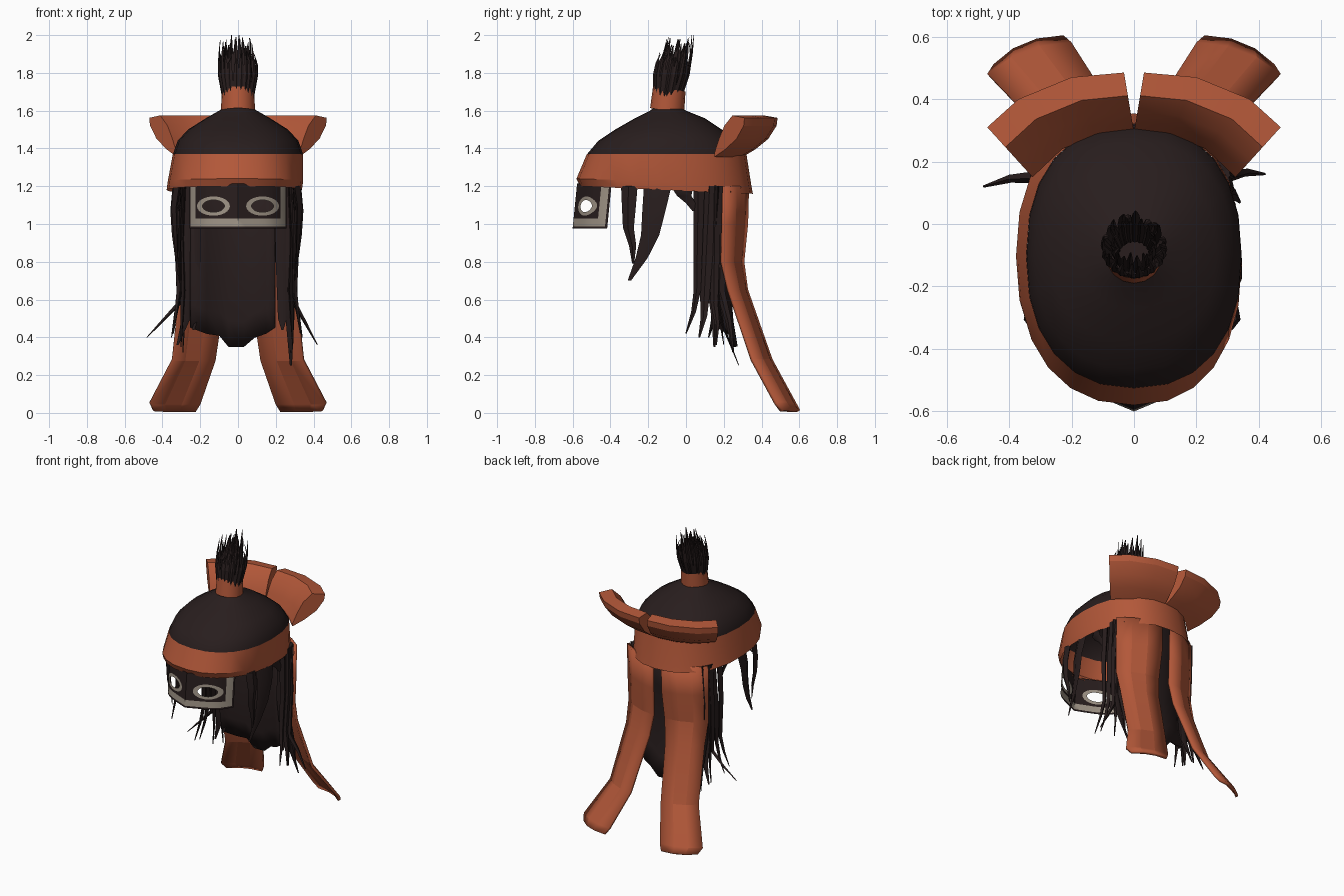
import bpy, bmesh, math, random
from mathutils import Vector

random.seed(4)
cube = bpy.data.objects.get("Cube")
if cube:
    bpy.data.objects.remove(cube)


def material(name, rgb):
    m = bpy.data.materials.new(name)
    m.use_nodes = True
    m.diffuse_color = (*rgb, 1)
    bsdf = next(n for n in m.node_tree.nodes if n.type == 'BSDF_PRINCIPLED')
    bsdf.inputs["Base Color"].default_value = (*rgb, 1)
    bsdf.inputs["Roughness"].default_value = 0.8
    return m


CLOTH = material("rust_cloth", (0.45, 0.097, 0.041))
HAIR = material("dark_hair", (0.021, 0.0125, 0.0125))
PAINT = material("grey_paint", (0.34, 0.29, 0.235))


def finish(name, bm, mats, angle=None, solid=0, mirror=False):
    bmesh.ops.remove_doubles(bm, verts=bm.verts, dist=0.0005)
    bmesh.ops.recalc_face_normals(bm, faces=bm.faces)
    mesh = bpy.data.meshes.new(name)
    bm.to_mesh(mesh)
    bm.free()
    ob = bpy.data.objects.new(name, mesh)
    bpy.context.collection.objects.link(ob)
    for m in mats:
        mesh.materials.append(m)
    if solid:
        mod = ob.modifiers.new("Thickness", 'SOLIDIFY')
        mod.thickness, mod.offset = solid, 0
    if mirror:
        ob.modifiers.new("Mirror", 'MIRROR').use_axis[0] = True
    if angle:
        bpy.ops.object.select_all(action='DESELECT')
        ob.select_set(True)
        bpy.context.view_layer.objects.active = ob
        bpy.ops.object.shade_smooth_by_angle(angle=math.radians(angle))
    return ob


def loft(bm, rows, closed=False):
    """Join rows of points with quads."""
    rows = [[bm.verts.new(p) for p in r] for r in rows]
    faces = []
    for a, b in zip(rows, rows[1:]):
        n = len(a)
        for i in range(n if closed else n - 1):
            j = (i + 1) % n
            faces.append(bm.faces.new((a[i], a[j], b[j], b[i])))
    return rows, faces


def head_ring(z_front, z_back, front, back, right, left, n=24):
    """Egg-like outline of the head, seen from above."""
    mid, ry, pts = (front + back) / 2, (back - front) / 2, []
    for i in range(n):
        a = math.tau * i / n
        c, s = (math.copysign(abs(f(a)) ** 0.87, f(a)) for f in (math.cos, math.sin))
        z = z_front + (z_back - z_front) * (s + 1) / 2
        pts.append((c * (right if c > 0 else left), mid + s * ry, z))
    return pts


# Hair cap
bm = bmesh.new()
cap = [(1.352, -.527, .32, .345), (1.372, -.522, .317, .343), (1.44, -.465, .265, .32),
       (1.50, -.375, .19, .265), (1.56, -.27, .10, .17), (1.60, -.19, .0, .10),
       (1.625, -.16, -.04, .06)]
rows, _ = loft(bm, [head_ring(z, z, f, b, r, r) for z, f, b, r in cap], True)
bm.faces.new(rows[-1])
finish("hair_cap", bm, [HAIR], 30)

# Headband, an open strip that flares downward
bm = bmesh.new()
loft(bm, [head_ring(1.37, 1.37, -.525, .32, .345, .345),
          head_ring(1.24, 1.21, -.58, .345, .345, .372),
          head_ring(1.20, 1.16, -.56, .354, .338, .378)], True)
finish("headband", bm, [CLOTH], 20)

# Topknot tie
bm = bmesh.new()
tie = []
for z, r in ((1.60, .090), (1.715, .086)):
    tie.append([(r * math.cos(math.tau * i / 16),
                 -.1 + (z - 1.6) * .1 + r * math.sin(math.tau * i / 16),
                 z - .15 * r * math.sin(math.tau * i / 16)) for i in range(16)])
loft(bm, tie, True)
finish("topknot_tie", bm, [CLOTH], 40)


def strand(bm, path, width, depth, side):
    """Tapered four-sided lock along a path, its broad way along side."""
    path = [Vector(p) for p in path]
    side = Vector(side).normalized()
    out = side.cross(path[-1] - path[0]).normalized()
    rows = []
    for i, p in enumerate(path):
        k = max(0.03, 1 - i / (len(path) - 1)) ** 0.6
        rows.append([p + side * width * k, p + out * depth * k,
                     p - side * width * k, p - out * depth * k])
    rows, _ = loft(bm, rows, True)
    bm.faces.new(rows[0])
    bm.faces.new(rows[-1])


# Topknot tuft: a barrel-shaped ring of upright blades leaning back
bm = bmesh.new()
for i in range(44):
    outer = i < 22
    a = math.tau * i / 22 + random.uniform(-.1, .1)
    c, s = math.cos(a), math.sin(a)
    r = .074 if outer else .055
    top = 2.0 if i in (5, 7) else random.uniform(1.87, 1.98) if outer else random.uniform(1.94, 1.99)
    belly = r + (.026 if outer else .012)
    tip = r + random.uniform(-.005, .025)
    path = [(r, 1.66), (belly, 1.79), (belly, (1.79 + top) / 2 + .01), (tip, top)]
    strand(bm, [(q * c, -.1 + (z - 1.66) * .17 + q * .9 * s, z) for q, z in path],
           .020, .009, (-s, c, 0))
finish("topknot_tuft", bm, [HAIR])

# Knot flaps: thick flared collar halves behind the head
bm = bmesh.new()
base = [(.001, .30), (.12, .285), (.23, .24), (.325, .15)]
rim = [(.032, .485), (.20, .47), (.37, .40), (.47, .31)]
flare = [(0, 1.375), (.15, 1.45), (.33, 1.52), (.6, 1.575), (1, 1.562),
         (.97, 1.52), (.73, 1.45), (.36, 1.395), (0, 1.355)]
rows, _ = loft(bm, [[(b[0] + (e[0] - b[0]) * t, b[1] + (e[1] - b[1]) * t, z) for t, z in flare]
                    for b, e in zip(base, rim)], True)
bm.faces.new(rows[0])
bm.faces.new(rows[-1])
finish("knot_flaps", bm, [CLOTH], 20, mirror=True)

# Ribbon tails: inner and outer edge at each level
bm = bmesh.new()
tails = [((.035, .325, 1.20), (.315, .20, 1.20)), ((.035, .32, 1.0), (.315, .195, 1.0)),
         ((.045, .30, .80), (.31, .19, .80)), ((.065, .32, .65), (.305, .225, .65)),
         ((.12, .45, .28), (.345, .35, .28)), ((.20, .575, .05), (.465, .475, .05)),
         ((.225, .597, .010), (.445, .505, .010))]
rows = []
for inner, outer in tails:
    a, b = Vector(inner), Vector(outer)
    bulge = Vector((.012, .02, 0))
    rows.append([a, a.lerp(b, .33) + bulge, a.lerp(b, .67) + bulge, b])
loft(bm, rows)
finish("ribbon_tails", bm, [CLOTH], 12, solid=.018, mirror=True)

# Back hair sheet with a rounded lower edge
bm = bmesh.new()
hem = [(-.25, .45), (-.17, .42), (-.10, .41), (-.05, .35), (.03, .35), (.09, .40), (.15, .42), (.195, .45)]
loft(bm, [[(x, .285 - .05 * (1 - t) * t * 4 - 1.4 * x * x - .02 * t, 1.25 + (z - 1.25) * t)
           for x, z in hem] for t in (0, .3, .6, .85, 1)])
finish("back_hair", bm, [HAIR], 40, solid=.02)

# Loose locks: root, middle, tip and half width on the +x side
locks = [
    ((.31, -.30, 1.2), (.32, -.305, .98), (.31, -.28, .79), .045),
    ((.315, -.15, 1.2), (.325, -.19, .94), (.30, -.30, .70), .075),
    ((.30, -.02, 1.2), (.30, -.01, 1.15), (.30, .04, 1.07), .06),
    ((.30, .07, 1.2), (.30, .06, .65), (.33, .0, .42), .03),
    ((.29, .13, 1.2), (.30, .10, .62), (.34, .07, .40), .04),
    ((.28, .17, 1.2), (.28, .14, .65), (.29, .15, .35), .045),
    ((.27, .20, 1.2), (.27, .18, .65), (.28, .25, .32), .04),
]
flicks = {1: (.42, .16, .36), -1: (.47, .12, .40)}
front_tips = {1: (.28, .28, .25), -1: (-.32, .2, .36)}
for name, sx in (("left_locks", 1), ("right_locks", -1)):
    bm = bmesh.new()
    flick = ((.29, .16, 1.2), (.30, .15, .58), flicks[sx], .03)
    for root, mid, tip, w in locks + [flick]:
        pts = [Vector(p) for p in (root, mid, tip)]
        pts.insert(1, pts[0].lerp(pts[1], .5) + Vector((.01, 0, 0)))
        pts.insert(3, pts[2].lerp(pts[3], .5) + Vector((0, .01, 0)))
        for p in pts:
            p.x = sx * p.x - (0 if sx > 0 else .012)
        strand(bm, pts, w, .02, (.25 * sx, 1, 0))
    # Locks turned toward the front
    for x, tip in ((.235, (sx * .235, .17, .44)), (.275, front_tips[sx])):
        strand(bm, [(sx * x, .17, 1.2), (sx * x, .15, .8), (sx * x, .18, .5), tip],
               .045, .015, (1, 0, 0))
    finish(name, bm, [HAIR], 40)

# Face mask: rings grow from the eye hole to the squared outer edge
bm = bmesh.new()
N = 32


def oval(rx, rz):
    return [(.13 + rx * math.cos(math.tau * i / N), 1.095 + rz * math.sin(math.tau * i / N))
            for i in range(N)]


def box(x1, z0, x0=0, z1=1.215):
    pts = []
    for i in range(N):
        c, s = math.cos(math.tau * i / N), math.sin(math.tau * i / N)
        m = max(abs(c), abs(s))
        pts.append((x0 + (x1 - x0) * (c / m + 1) / 2, z0 + (z1 - z0) * (s / m + 1) / 2))
    return pts


rings = [oval(.058, .032), oval(.087, .051), box(.226, 1.028), box(.251, .988), box(.257, .976)]
_, faces = loft(bm, [[(x, -.6 + .42 * x + 260 * x ** 6 + (z - .98) * .1, z) for x, z in r]
                     for r in rings], True)
for i, f in enumerate(faces):
    f.material_index = 1 if i // N in (0, 2) else 0
bmesh.ops.dissolve_degenerate(bm, dist=0.0005, edges=bm.edges)
finish("face_mask", bm, [HAIR, PAINT], 30, mirror=True)
